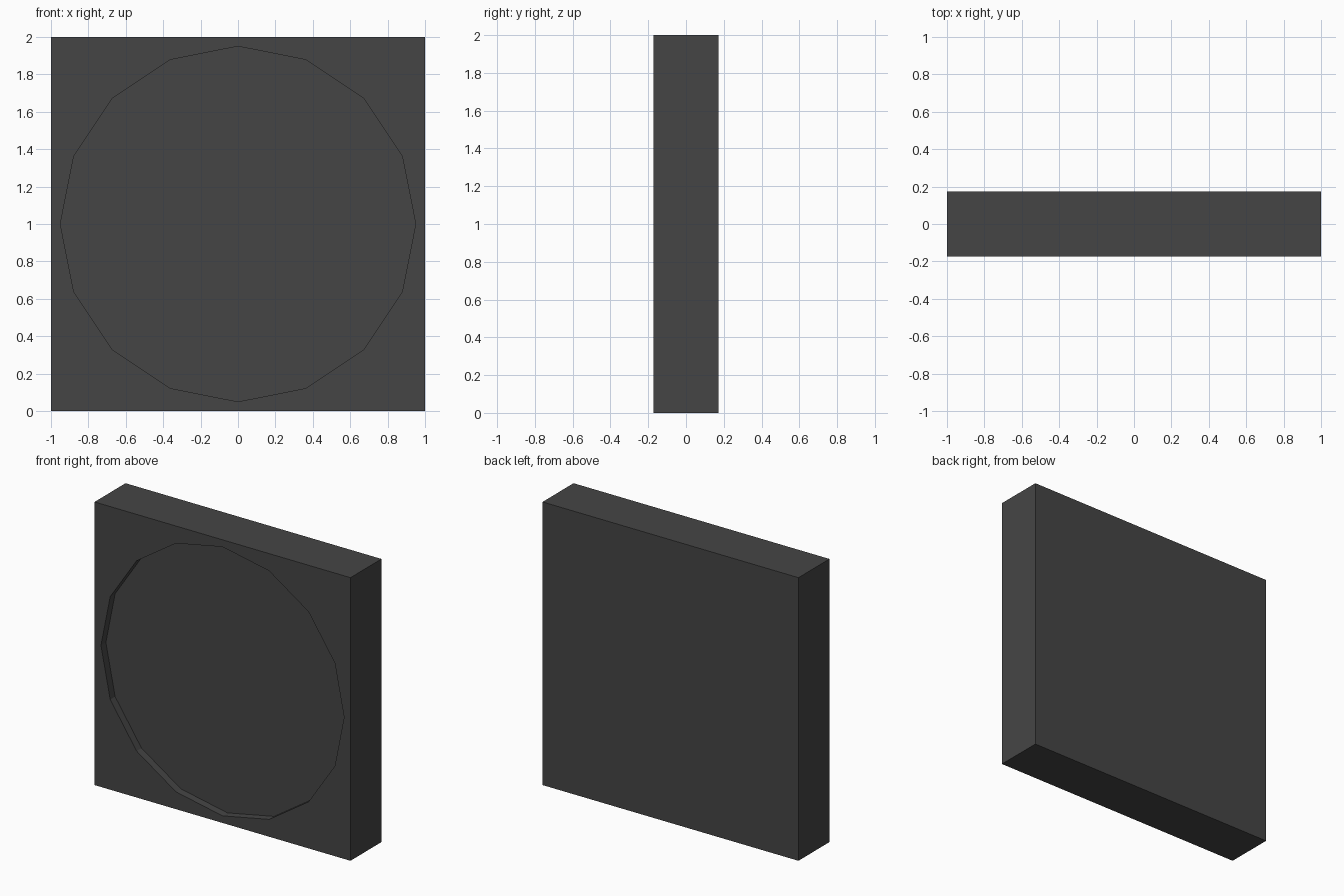
import bpy
from math import pi

if "Cube" in bpy.data.objects:
    bpy.data.objects.remove(bpy.data.objects["Cube"])

DEPTH = 0.346      # panel thickness
RECESS = 0.055     # depth of the round recess
RADIUS = 0.95

# Square panel
bpy.ops.mesh.primitive_cube_add(size=1, location=(0, 0, 1))
panel = bpy.context.object
panel.name = "panel"
panel.scale = (2, DEPTH, 2)
bpy.ops.object.transform_apply(location=False, rotation=False, scale=True)

# Cutter: 16-sided disc sunk into the front face, corners on the axes
bpy.ops.mesh.primitive_cylinder_add(
    vertices=16, radius=RADIUS, depth=2 * RECESS,
    location=(0, -DEPTH / 2, 1), rotation=(pi / 2, 0, 0))
cutter = bpy.context.object
cutter.name = "recess_cutter"

# Cut the recess, then drop the cutter
cut = panel.modifiers.new("round_recess", 'BOOLEAN')
cut.operation = 'DIFFERENCE'
cut.solver = 'EXACT'
cut.object = cutter
bpy.context.view_layer.objects.active = panel
bpy.ops.object.modifier_apply(modifier=cut.name)
bpy.data.objects.remove(cutter)

# Dark grey finish
mat = bpy.data.materials.new("dark_grey")
mat.diffuse_color = (0.06, 0.06, 0.06, 1)
mat.use_nodes = True
mat.node_tree.nodes["Principled BSDF"].inputs["Base Color"].default_value = mat.diffuse_color
panel.data.materials.clear()
panel.data.materials.append(mat)
